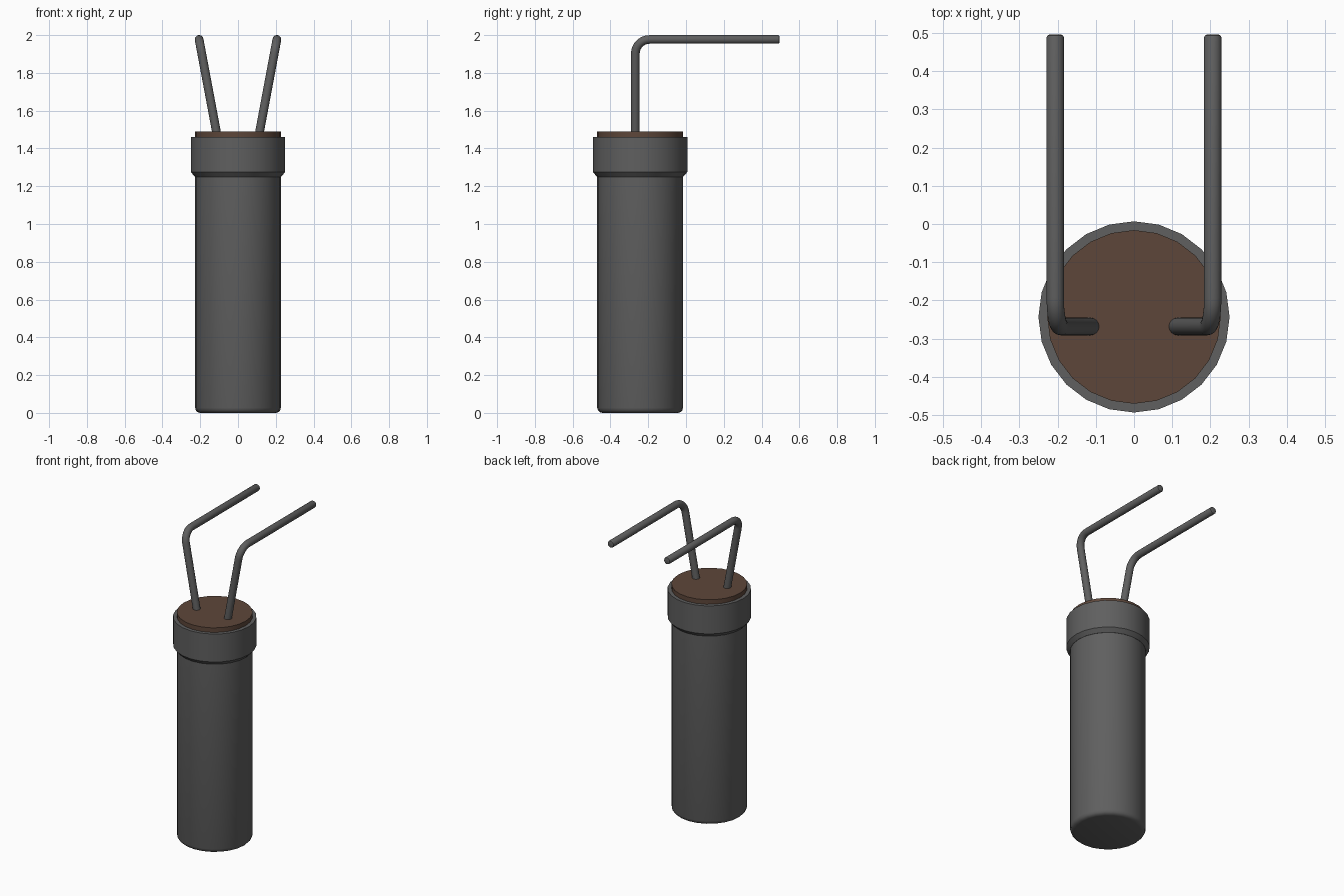
import bpy
import bmesh
from math import cos, sin, pi, radians
from mathutils import Vector

cube = bpy.data.objects.get("Cube")
if cube:
    bpy.data.objects.remove(cube, do_unlink=True)


def material(name, rgb):
    m = bpy.data.materials.new(name)
    m.use_nodes = True
    m.diffuse_color = (*rgb, 1)
    m.node_tree.nodes["Principled BSDF"].inputs["Base Color"].default_value = (*rgb, 1)
    return m


grey = material("dark grey metal", (0.115, 0.115, 0.115))
brown = material("brown cap", (0.11, 0.062, 0.042))
AXIS_Y = -0.243
SIDES = 24


def smooth(obj):
    bpy.ops.object.select_all(action="DESELECT")
    obj.select_set(True)
    bpy.context.view_layer.objects.active = obj
    bpy.ops.object.shade_smooth_by_angle(angle=radians(32))


def skin(name, rings, mat):
    """Join rings of points into a capped tube."""
    bm = bmesh.new()
    loops = [[bm.verts.new(p) for p in ring] for ring in rings]
    for a, b in zip(loops, loops[1:]):
        n = len(a)
        for i in range(n):
            j = (i + 1) % n
            bm.faces.new((a[i], a[j], b[j], b[i]))
    bm.faces.new(loops[0][::-1])
    bm.faces.new(loops[-1])
    bmesh.ops.recalc_face_normals(bm, faces=bm.faces)
    mesh = bpy.data.meshes.new(name)
    bm.to_mesh(mesh)
    bm.free()
    mesh.materials.append(mat)
    obj = bpy.data.objects.new(name, mesh)
    bpy.context.collection.objects.link(obj)
    smooth(obj)
    return obj


def turned(name, profile, mat):
    """Revolve (radius, height) points about the cylinder axis."""
    angles = [2 * pi * i / SIDES for i in range(SIDES)]
    rings = [[(r * cos(a), AXIS_Y + r * sin(a), z) for a in angles] for r, z in profile]
    skin(name, rings, mat)


# Cylinder with rounded foot, chamfered collar and cap
turned("cylinder_body", [(0.2, 0), (0.214, 0.004), (0.223, 0.013), (0.227, 0.027),
                         (0.227, 1.3)], grey)
turned("collar", [(0.222, 1.25), (0.228, 1.25), (0.25, 1.275), (0.25, 1.46),
                  (0.222, 1.46)], grey)
turned("cap", [(0.227, 1.4), (0.227, 1.49)], brown)


# Bent rods: a leaning stem, a round elbow, then a straight run to the back
def bent_rod(name, side, radius=0.023, bend=0.075):
    base = Vector((side * 0.109, -0.268, 1.46))
    corner = Vector((side * 0.206, -0.268, 1.977))
    up = (corner - base).normalized()
    back = Vector((0, 1, 0))
    across = up.cross(back)
    centre = corner - up * bend + back * bend
    tip = Vector((corner.x, 0.495, corner.z))
    stations = [(base, up, radius)]
    for i in range(9):
        t = i / 8 * pi / 2
        stations.append((centre - back * bend * cos(t) + up * bend * sin(t),
                         up * cos(t) + back * sin(t), radius))
    stations += [(tip - back * 0.007, back, radius),
                 (tip - back * 0.002, back, radius * 0.9),
                 (tip, back, radius * 0.7)]
    rings = []
    for p, direction, r in stations:
        v = direction.cross(across)
        rings.append([p + r * (across * cos(a) + v * sin(a))
                      for a in (2 * pi * i / 16 for i in range(16))])
    skin(name, rings, grey)


bent_rod("left_rod", 1)
bent_rod("right_rod", -1)
